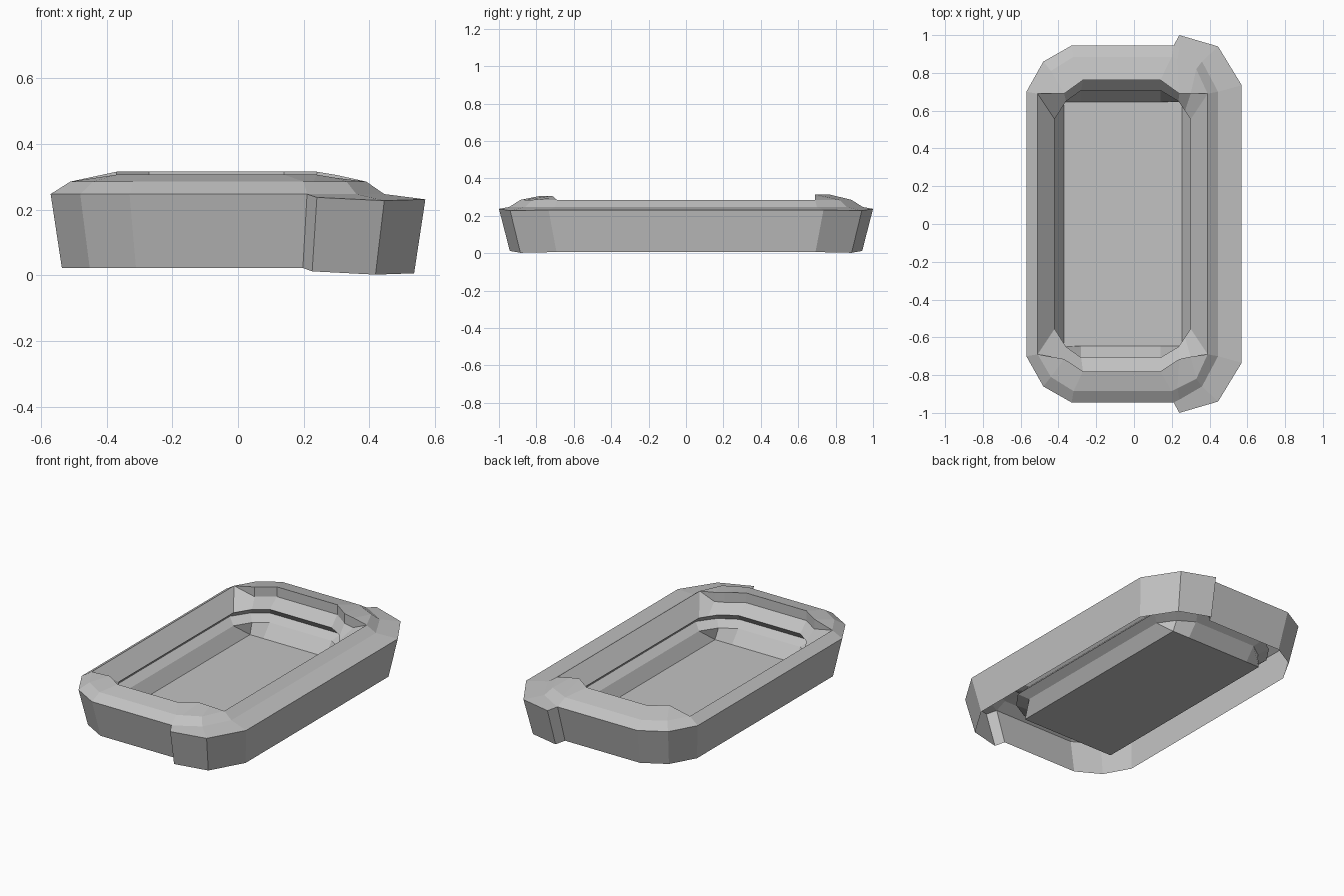
import bpy
import bmesh

# Remove only the default cube
default_cube = bpy.data.objects.get("Cube")
if default_cube:
    bpy.data.objects.remove(default_cube, do_unlink=True)

# Single plain material
grey = bpy.data.materials.new("plain_grey")
grey.use_nodes = True
grey_colour = (0.54, 0.54, 0.54, 1)
grey.diffuse_color = grey_colour
grey.node_tree.nodes["Principled BSDF"].inputs["Base Color"].default_value = grey_colour


def at_height(points, z):
    """Place a flat half outline at one height."""
    return [(x, y, z) for x, y in points]


def full_loop(front_half, back_half=None):
    """Close a half outline (right to left); the back repeats the front by default."""
    back_half = back_half or front_half
    front = [(x, -y, z) for x, y, z in front_half]
    return front + list(reversed(back_half))


def loft(name, loops, fill_last=False):
    """Bridge successive closed outlines into one flat shaded sheet."""
    bm = bmesh.new()
    rings = [[bm.verts.new(co) for co in loop] for loop in loops]
    for lower, upper in zip(rings, rings[1:]):
        count = len(lower)
        for i in range(count):
            j = (i + 1) % count
            bm.faces.new((lower[j], lower[i], upper[i], upper[j]))
    if fill_last:
        bm.faces.new(list(reversed(rings[-1])))
    bmesh.ops.remove_doubles(bm, verts=bm.verts, dist=0.0005)
    mesh = bpy.data.meshes.new(name)
    bm.to_mesh(mesh)
    bm.free()
    mesh.materials.append(grey)
    obj = bpy.data.objects.new(name, mesh)
    bpy.context.collection.objects.link(obj)
    return obj


# Outer rim with the protruding side rail, and its tapered foot
top = .247
outer_rim = [(.57, .735, .231), (.445, .94, .227), (.24, 1, .237), (.21, .945, top),
             (-.33, .945, top), (-.48, .86, top), (-.57, .7, top)]
outer_foot = [(x * .94, y * .942, z - .225) for x, y, z in outer_rim]

# Edge where the rail meets the body
body_edge = at_height([(.445, .7), (.36, .86), (.24, .93), (.21, .945),
                       (-.33, .945), (-.48, .86), (-.57, .7)], top)

# Sloped shoulder, then a raised ridge that is a little taller at the back
shoulder = at_height([(.39, .69), (.33, .82), (.23, .87), (.2, .885),
                      (-.32, .885), (-.44, .81), (-.51, .69)], .285)


def ridge(inset, end, height):
    """Ridge line of one end, arching between the long sides."""
    return [(.39, .69, .285), (.3, (inset + .69) / 2, height - .01),
            (.24, inset, height), (.14, end, height), (-.27, end, height),
            (-.37, inset, height), (-.51, .69, .285)]


ridge_loop = full_loop(ridge(.715, .78, .306), ridge(.69, .762, .315))
# The ends drop steeply below the ridge before sloping to the lip
drop_loop = [(x, y, max(z - .06, .24) if z > .29 else z) for x, y, z in ridge_loop]

# Inner lip with a narrow undercut beneath it
lip = [(.3, .555), (.27, .6), (.235, .65), (.14, .707),
       (-.28, .707), (-.36, .65), (-.42, .555)]
undercut = [((x + .06) * 1.14 - .06, y * 1.07) for x, y in lip]
lip_loop = full_loop(at_height(lip, .195))
undercut_loop = full_loop(at_height(undercut, .145))

loft("tray_rim", [full_loop(outer_foot), full_loop(outer_rim), full_loop(body_edge),
                  full_loop(shoulder), ridge_loop, drop_loop, lip_loop, undercut_loop])

# Sunken basin with a rectangular floor, running out under the lip
left, right, end = -.37, .255, .645
floor = [(right, end)] * 3 + [(.14, end), (-.28, end)] + [(left, end)] * 2
loft("basin", [undercut_loop, full_loop(at_height(lip, .115)),
               full_loop(at_height(floor, .04))], fill_last=True)
